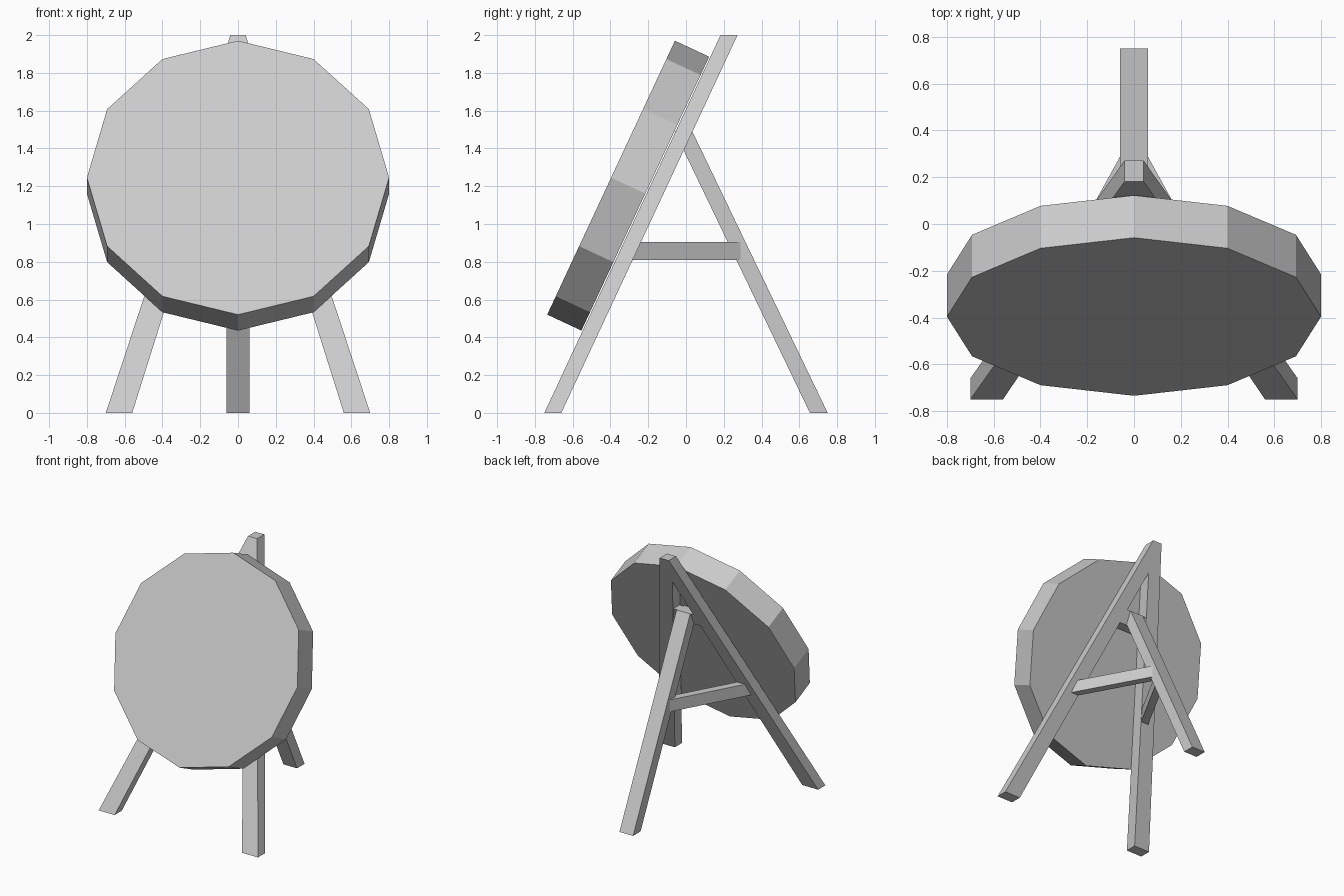
import bpy, bmesh, math
from mathutils import Vector

if "Cube" in bpy.data.objects:
    bpy.data.objects.remove(bpy.data.objects["Cube"])


def make(name, bm):
    bmesh.ops.recalc_face_normals(bm, faces=bm.faces)
    me = bpy.data.meshes.new(name)
    bm.to_mesh(me)
    bm.free()
    ob = bpy.data.objects.new(name, me)
    bpy.context.collection.objects.link(ob)
    return ob


def leaning_slab(name, profile, y0, slope, depth):
    """Front (x, z) outline given depth in y, sheared so y follows y0 + slope * z."""
    bm = bmesh.new()
    face = bm.faces.new([bm.verts.new((x, y0 + slope * z - depth / 2, z)) for x, z in profile])
    ext = bmesh.ops.extrude_face_region(bm, geom=[face])
    verts = [g for g in ext["geom"] if isinstance(g, bmesh.types.BMVert)]
    bmesh.ops.translate(bm, vec=(0, depth, 0), verts=verts)
    bmesh.ops.triangulate(bm, faces=[f for f in bm.faces if len(f.verts) > 4])
    return make(name, bm)


def bar(name, a, b, width, height):
    """Horizontal box beam between two points."""
    a, b = Vector(a), Vector(b)
    d = b - a
    bpy.ops.mesh.primitive_cube_add(size=1, location=(a + b) / 2,
                                    rotation=(0, 0, math.atan2(d.y, d.x)))
    ob = bpy.context.object
    ob.name = name
    ob.scale = (d.length, width, height)
    return ob


LEAN = math.tan(math.radians(25))

# Round target board, twelve-sided, tilted back
bpy.ops.mesh.primitive_cylinder_add(vertices=12, radius=0.8, depth=0.2,
                                    location=(0, -0.306, 1.203),
                                    rotation=(math.radians(65), 0, 0))
bpy.context.object.name = "target_board"

# A-shaped front frame: two legs meeting at the top
leaning_slab("front_legs",
             [(-0.70, 0), (-0.56, 0), (0, 1.78), (0.56, 0), (0.70, 0),
              (0.04, 2), (-0.04, 2)], -0.705, LEAN, 0.09)

# Short crosspiece high in the frame, where the rear leg joins
leaning_slab("frame_crosspiece",
             [(-0.14, 1.39), (0.14, 1.39), (0.11, 1.49), (-0.11, 1.49)],
             -0.705, LEAN, 0.08)

# Rear leg
leaning_slab("rear_leg", [(-0.06, 0), (0.06, 0), (0.06, 1.49), (-0.06, 1.49)],
             0.703, -0.481, 0.094)

# Side stretchers tying each front leg to the rear leg
for side, s in (("left", -1), ("right", 1)):
    bar(side + "_stretcher", (0.35 * s, -0.30, 0.857), (0.03 * s, 0.28, 0.857), 0.06, 0.095)
